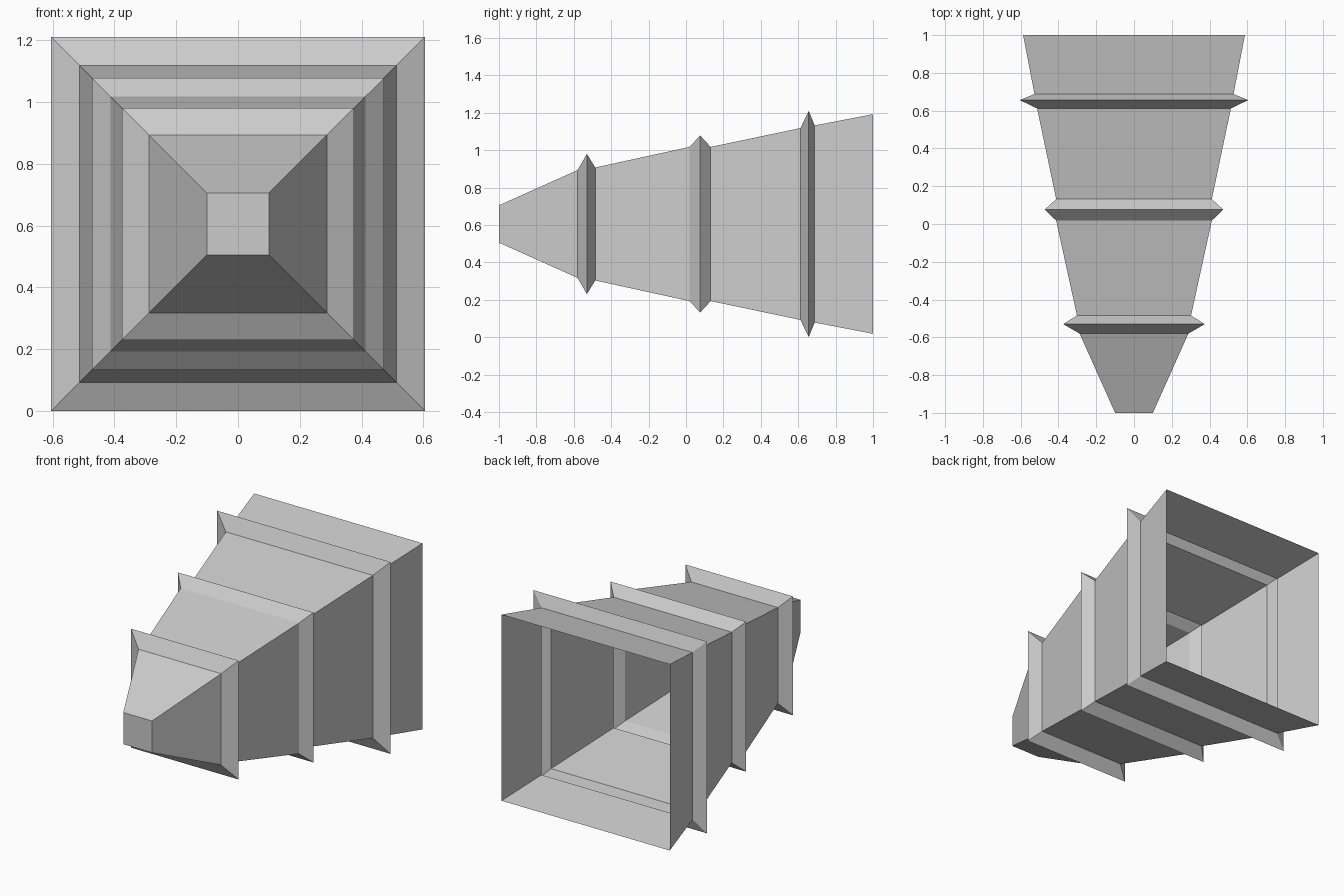
import bpy, bmesh

if "Cube" in bpy.data.objects:
    bpy.data.objects.remove(bpy.data.objects["Cube"])

CENTRE_Z = 0.605

# Side profile from closed front tip to open back: (y, half width)
profile = [
    (-1.0, 0.10),
    (-0.58, 0.288), (-0.53, 0.375), (-0.485, 0.302),   # front rib
    (0.018, 0.412), (0.076, 0.473), (0.132, 0.412),    # middle rib
    (0.612, 0.513), (0.656, 0.605), (0.688, 0.527),    # back rib
    (1.0, 0.587),
]

bm = bmesh.new()


def square_ring(y, h):
    corners = ((-1, -1), (1, -1), (1, 1), (-1, 1))
    return [bm.verts.new((sx * h, y, CENTRE_Z + sz * h)) for sx, sz in corners]


# Thin square shell with outward V ribs
rings = [square_ring(y, h) for y, h in profile]
for a, b in zip(rings, rings[1:]):
    for i in range(4):
        j = (i + 1) % 4
        bm.faces.new((a[i], b[i], b[j], a[j]))

# Front cap; the back stays open
bm.faces.new(rings[0])
bmesh.ops.recalc_face_normals(bm, faces=bm.faces)

# An open shell can be flipped: make the front cap face -y
bm.faces.ensure_lookup_table()
if bm.faces[-1].normal.y > 0:
    bmesh.ops.reverse_faces(bm, faces=bm.faces)

mesh = bpy.data.meshes.new("ribbed_square_funnel")
bm.to_mesh(mesh)
bm.free()
bpy.context.collection.objects.link(bpy.data.objects.new("ribbed_square_funnel", mesh))
